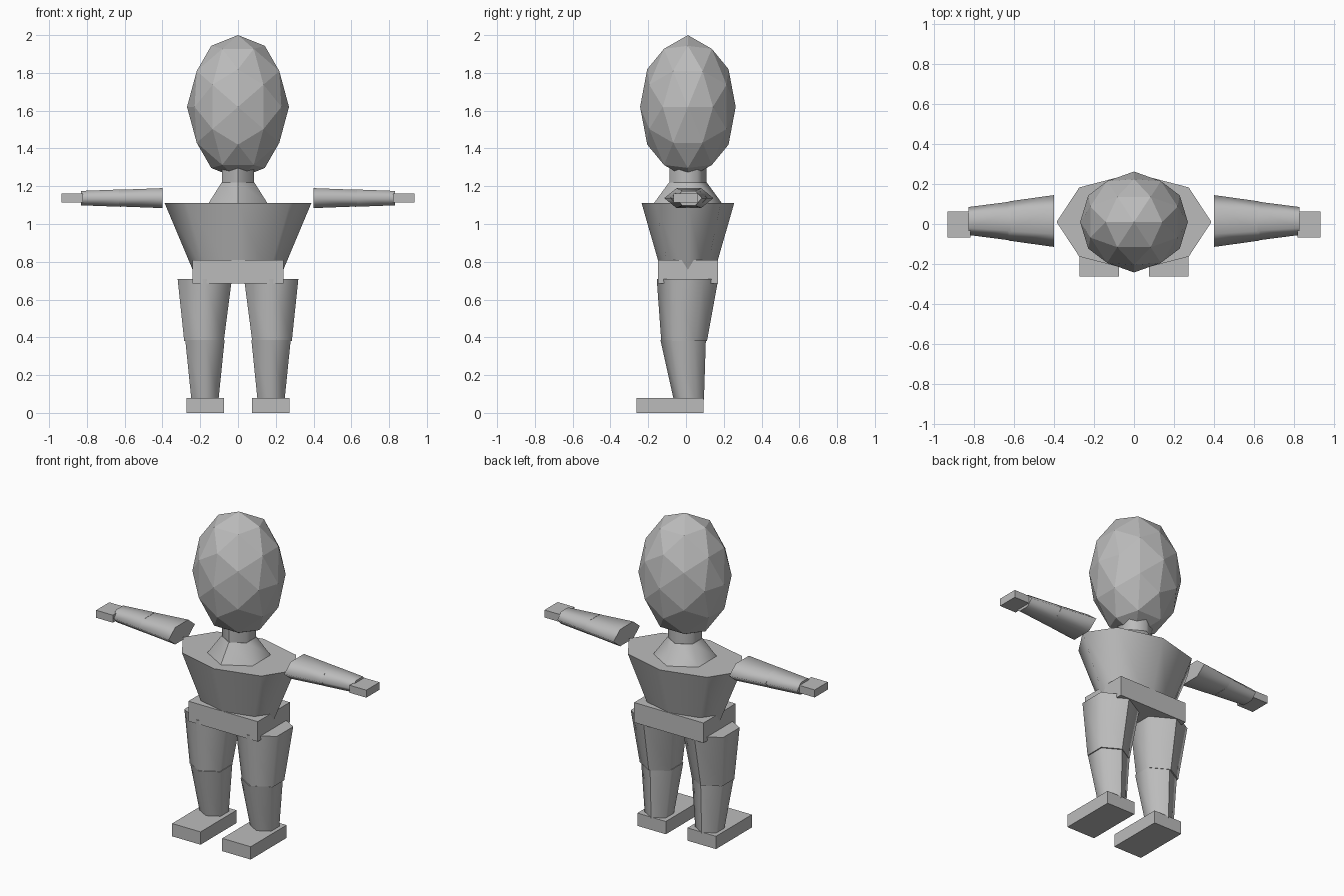
import bpy
import bmesh
from math import cos, sin, pi
from mathutils import Vector

cube = bpy.data.objects.get("Cube")
if cube:
    bpy.data.objects.remove(cube, do_unlink=True)

grey = bpy.data.materials.new("plain grey")
grey.use_nodes = True
grey.diffuse_color = (0.5, 0.5, 0.5, 1)
grey.node_tree.nodes["Principled BSDF"].inputs["Base Color"].default_value = (0.5, 0.5, 0.5, 1)


def finish(name, bm):
    bmesh.ops.recalc_face_normals(bm, faces=bm.faces)
    mesh = bpy.data.meshes.new(name)
    bm.to_mesh(mesh)
    bm.free()
    mesh.materials.append(grey)
    obj = bpy.data.objects.new(name, mesh)
    bpy.context.collection.objects.link(obj)
    return obj


def box(name, low, high):
    low, high = Vector(low), Vector(high)
    bm = bmesh.new()
    bmesh.ops.create_cube(bm, size=1)
    for v in bm.verts:
        v.co = (low + high) / 2 + v.co * (high - low)
    return finish(name, bm)


def tapered(name, sides, start, end, radii_start, radii_end, seam=0):
    """Tapered prism with a corner on +y; radii are (along y, across).
    It runs along x when the ends differ in x by more than in z."""
    start, end = Vector(start), Vector(end)
    along_x = abs(end.x - start.x) > abs(end.z - start.z)
    bm = bmesh.new()
    rings = []
    for centre, (ry, rw) in ((start, radii_start), (end, radii_end)):
        ring = []
        for i in range(sides):
            a = 2 * pi * i / sides
            w = rw * sin(a)
            offset = Vector((0, ry * cos(a), w)) if along_x else Vector((w, ry * cos(a), 0))
            ring.append(bm.verts.new(centre + offset))
        rings.append(ring)
    for i in range(sides):
        j = (i + 1) % sides
        face = bm.faces.new((rings[0][i], rings[0][j], rings[1][j], rings[1][i]))
        face.smooth = True
    # Flat caps with crisp rims, and one crisp edge along the side
    for ring in rings:
        cap = bm.faces.new(ring)
        for edge in cap.edges:
            edge.smooth = False
    if seam is not None:
        bm.edges.get((rings[0][seam], rings[1][seam])).smooth = False
    return finish(name, bm)


# Head: faceted egg from icosahedron corners and its edge midpoints
phi = (1 + 5 ** 0.5) / 2
corners = []
for s in (-1, 1):
    for t in (-phi, phi):
        corners += [Vector((s, 0, t)), Vector((0, t, s)), Vector((t, s, 0))]
points = list(corners)
for i, a in enumerate(corners):
    points += [a + b for b in corners[:i] if (a - b).length < 2.1]
bm = bmesh.new()
for p in points:
    n = p.normalized()
    bm.verts.new((0.27 * n.x, 0.01 + 0.253 * n.y, 1.62 + 0.38 * n.z))
bmesh.ops.convex_hull(bm, input=bm.verts)
finish("head", bm)

# Neck and collar
hexw = 1.0
tapered("neck", 6, (0, 0.01, 1.22), (0, 0.01, 1.34), (0.098, 0.098), (0.098, 0.098), 3)
tapered("collar", 6, (0, 0.01, 1.11), (0, 0.01, 1.22), (0.18, 0.18), (0.1, 0.1), 3)

# Torso and hips
tapered("torso", 8, (0, 0.01, 0.71), (0, 0.01, 1.11), (0.13, 0.22), (0.245, 0.388), None)
box("hips", (-0.24, -0.148, 0.685), (0.24, 0.17, 0.81))

# Arms and legs on both sides
for side, s in (("left", 1), ("right", -1)):
    tapered(side + "_upper_arm", 6, (s * 0.4, 0.015, 1.137), (s * 0.63, 0.015, 1.137),
            (0.13, 0.061), (0.098, 0.051), None)
    tapered(side + "_forearm", 6, (s * 0.62, 0.015, 1.137), (s * 0.83, 0.015, 1.137),
            (0.097, 0.053), (0.07, 0.044), None)
    hand_x = sorted((s * 0.82, s * 0.935))
    box(side + "_hand", (hand_x[0], -0.067, 1.115), (hand_x[1], 0.063, 1.162))

    tapered(side + "_thigh", 6, (s * 0.18, -0.01, 0.38), (s * 0.176, 0.008, 0.71),
            (0.121, 0.121), (0.163, 0.166))
    tapered(side + "_shin", 6, (s * 0.175, 0.015, 0.07), (s * 0.175, -0.015, 0.385),
            (0.08, 0.083), (0.12, 0.12))
    foot_x = sorted((s * 0.075, s * 0.272))
    box(side + "_foot", (foot_x[0], -0.263, 0), (foot_x[1], 0.092, 0.08))
